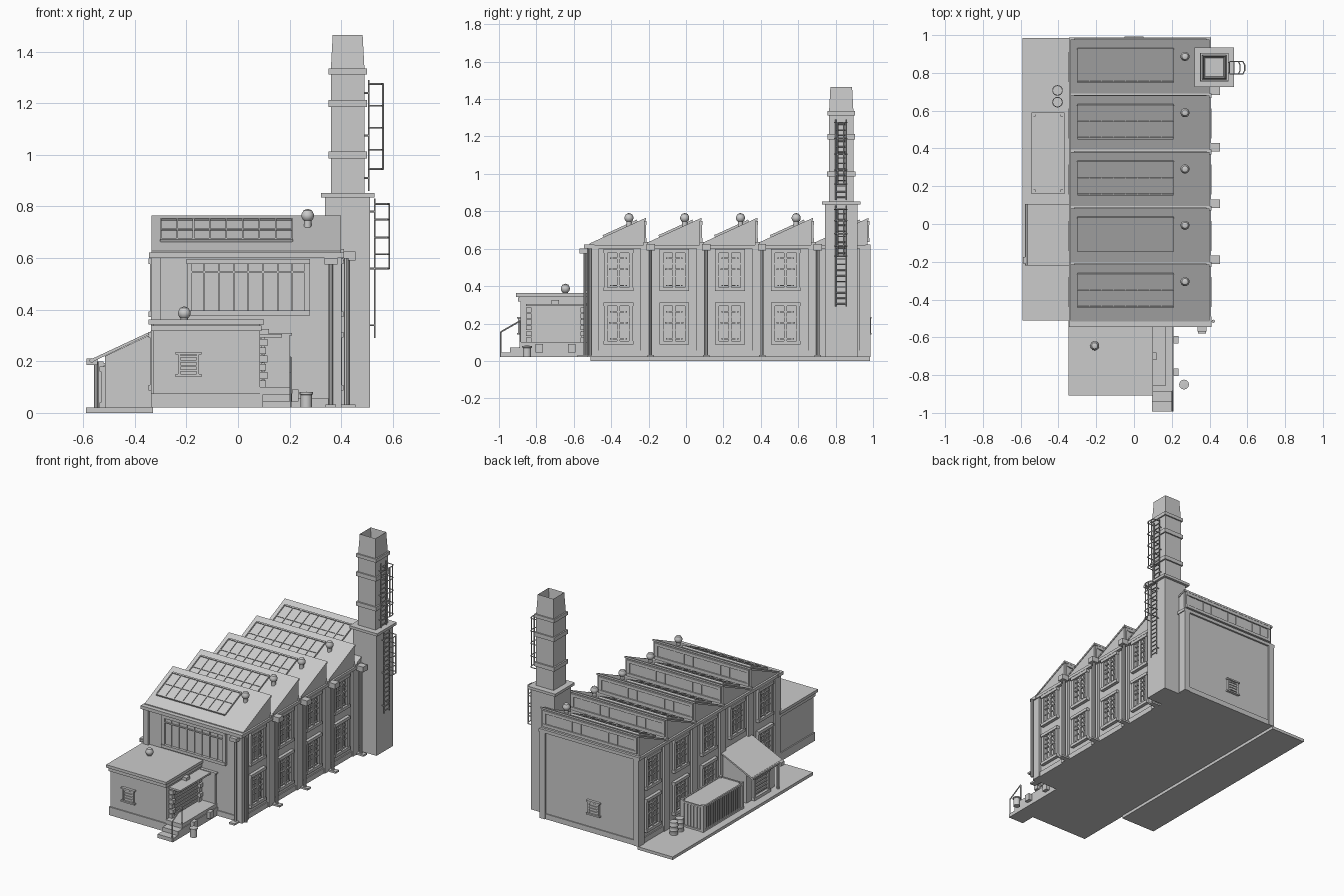
import bpy, bmesh, math
from mathutils import Matrix, Vector

if "Cube" in bpy.data.objects:
    bpy.data.objects.remove(bpy.data.objects["Cube"])

def finish(name, bm, smooth=False):
    bmesh.ops.recalc_face_normals(bm, faces=bm.faces)
    me = bpy.data.meshes.new(name)
    bm.to_mesh(me); bm.free()
    ob = bpy.data.objects.new(name, me)
    bpy.context.collection.objects.link(ob)
    if smooth:
        bpy.context.view_layer.objects.active = ob
        ob.select_set(True)
        bpy.ops.object.shade_smooth_by_angle(angle=math.radians(40))
        ob.select_set(False)
    return ob

def boxes(name, items, xforms=(Matrix(),)):
    """One object from (x0,x1,y0,y1,z0,z1) boxes, repeated per transform."""
    bm = bmesh.new()
    for xf in xforms:
        for x0, x1, y0, y1, z0, z1 in items:
            m = Matrix.Translation(((x0+x1)/2, (y0+y1)/2, (z0+z1)/2)) @ Matrix.Diagonal((x1-x0, y1-y0, z1-z0, 1))
            bmesh.ops.create_cube(bm, size=1, matrix=xf @ m)
    return finish(name, bm)

def prism(name, pts, axis, a, b, xforms=(Matrix(),)):
    """Extrude a profile: axis 'x' takes (y,z) points, axis 'y' takes (x,z)."""
    bm = bmesh.new()
    for xf in xforms:
        vs = [xf @ Vector((a, p, q) if axis == 'x' else (p, a, q)) for p, q in pts]
        f = bm.faces.new([bm.verts.new(v) for v in vs])
        g = bmesh.ops.extrude_face_region(bm, geom=[f])['geom']
        d = Vector((b-a, 0, 0) if axis == 'x' else (0, b-a, 0))
        bmesh.ops.translate(bm, vec=d, verts=[v for v in g if isinstance(v, bmesh.types.BMVert)])
    return finish(name, bm)

def rods(name, segs, r, n=8):
    bm = bmesh.new()
    for a, b in segs:
        a, b = Vector(a), Vector(b)
        m = Matrix.Translation((a+b)/2) @ (b-a).to_track_quat('Z', 'Y').to_matrix().to_4x4()
        bmesh.ops.create_cone(bm, cap_ends=True, segments=n, radius1=r, radius2=r, depth=(b-a).length, matrix=m)
    return finish(name, bm, True)

def lathe(name, profile, spots, n=16):
    bm = bmesh.new()
    for s in spots:
        vs = [bm.verts.new(Vector(s) + Vector((r, 0, z))) for r, z in profile]
        es = [bm.edges.new(e) for e in zip(vs, vs[1:])]
        bmesh.ops.spin(bm, geom=vs+es, cent=s, axis=(0, 0, 1), angle=math.tau, steps=n, use_duplicate=False)
    bmesh.ops.remove_doubles(bm, verts=bm.verts, dist=0.0005)
    return finish(name, bm, True)

def window(w, h, cols, rows, ledge=0.012):
    """Boxes of a window in the XZ plane, centred, outward is -y."""
    t = 0.010
    out = [(-w/2, w/2, -.004, .01, -h/2, h/2)]
    out += [(s*w/2-t, s*w/2+t, -.016, .01, -h/2, h/2) for s in (-1, 1)]
    out += [(-w/2-ledge, w/2+ledge, -.022, .01, s*h/2-t, s*h/2+t) for s in (-1, 1)]
    out += [(-w/2+w*i/cols-.003, -w/2+w*i/cols+.003, -.010, 0, -h/2, h/2) for i in range(1, cols)]
    out += [(-w/2, w/2, -.010, 0, -h/2+h*i/rows-.003, -h/2+h*i/rows+.003) for i in range(1, rows)]
    return out

T = Matrix.Translation
EAST, WEST, NORTH = (Matrix.Rotation(math.radians(a), 4, 'Z') for a in (90, -90, 180))
P, Y0 = 0.298, -0.51
bays = [Y0 + P*i for i in range(5)]
rep = [T((0, P*i, 0)) for i in range(5)]

# Yard slab and hall walls
boxes("yard_slab", [(-.59, -.33, -.51, .985, 0, .02)])
boxes("hall_walls", [(-.325, .387, -.515, .975, .02, .61)])
boxes("hall_plinth", [(-.332, .394, -.522, .982, .02, .055)])
# Pilasters along both long sides and corners
pil = []
for i in range(6):
    y = min(max(Y0 + P*i, -.495), .957)
    pil += [(.36, .402, y-.03, y+.03, .02, .61), (-.338, -.30, y-.03, y+.03, .02, .61)]
for x in (-.318, .380):
    pil += [(x-.02, x+.02, -.53, -.48, .02, .61), (x-.02, x+.02, .94, .987, .02, .61)]
boxes("pilasters", pil)
boxes("cornice", [(-.345, .41, -.545, -.49, .60, .622), (-.34, .405, .96, .987, .60, .622),
                  (-.343, -.31, -.53, .987, .60, .62), (.37, .408, -.53, .987, .60, .62)])
# Saw-tooth roof
prism("sawtooth_roof", [(Y0, .60), (Y0, .622), (Y0+.288, .755), (Y0+.288, .60)], 'x', -.33, .396, rep)
prism("roof_sheets", [(Y0-.005, .618), (Y0-.005, .628), (Y0+.295, .765), (Y0+.295, .752)], 'x', -.335, .40, rep)
boxes("valley_gutters", [(-.335, .41, Y0+.283, Y0+.308, .605, .635)], rep[:4])
# Skylights lying on each slope
ang = math.atan2(.137, .30)
slope = [T((-.045, b+.16, .7035)) @ Matrix.Rotation(ang, 4, 'X') for b in bays]
W, H = .51, .19
sky = [(-W/2, W/2, -H/2, H/2, -.005, .006)]
sky += [(-W/2, W/2, s*H/2-.005, s*H/2+.005, -.005, .012) for s in (-1, 1)]
sky += [(-W/2, W/2, -.003, .003, 0, .010)]
sky += [(W*(i/8-.5)-.003, W*(i/8-.5)+.003, -H/2, H/2, 0, .011) for i in range(9)]
boxes("skylights", sky, slope)
# Vertical glazing on the back of each tooth
boxes("north_lights", window(.68, .09, 10, 1, .01), [T((.033, b+.289, .692)) @ NORTH @ Matrix.Diagonal((1, .5, 1, 1)) for b in bays])
# Roof ventilators
vent = [(.0, -.07), (.014, -.07), (.014, .0), (.02, .005), (.024, .015), (.024, .025), (.016, .04), (0, .046)]
lathe("roof_vents", vent, [(.27, b+.205, .745) for b in bays] + [(-.208, -.645, .367)])

# Side windows, two storeys on both sides
side = []
for i, b in enumerate(bays):
    yc = b + P/2
    for z, in ((.20,), (.485,)):
        side.append(T((.387, yc, z)) @ EAST)
        if not (z < .3 and i == 1):
            side.append(T((-.325, yc, z)) @ WEST)
win = window(.135, .205, 4, 3) + [(-.008, .008, -.014, 0, -.10, .10), (-.05, .05, -.014, 0, .0, .008),
                                  (-.045, .045, -.014, 0, -.085, -.078), (-.045, .045, -.014, 0, .06, .068)]
boxes("side_windows", win, side)
# Large front window
boxes("front_window", window(.455, .2, 8, 1) + [(-.22, .22, -.012, 0, .055, .062)], [T((.04, -.515, .487))])

# Louvred wall grilles
gr = [(-.035, .035, -.006, .005, -.04, .04)]
gr += [(-.05, .05, -.018, .005, s*.043-.005, s*.043+.005) for s in (-1, 1)]
gr += [(s*.036-.005, s*.036+.005, -.014, .005, -.04, .04) for s in (-1, 1)]
gr += [(-.033, .033, -.012, 0, -.028+.018*i, -.02+.018*i) for i in range(4)]
boxes("wall_grilles", gr, [T((-.192, -.885, .188)), T((0, .975, .188)) @ NORTH])

# Downpipes with hoppers and splash blocks
spots = [(.425, b+.01) for b in bays[1:]] 
rods("downpipes", [((x, y+.012, .03), (x, y+.012, .61)) for x, y in spots] + [((.36, -.54, .03), (.36, -.54, .6)), ((.42, -.515, .03), (.42, -.515, .6))], .009)
boxes("pipe_hoppers", [(x-.02, x+.03, y-.01, y+.035, .59, .625) for x, y in spots] + [(.335, .385, -.57, -.53, .575, .60)])
boxes("splash_blocks", [(x-.03, x+.03, y-.005, y+.03, .02, .032) for x, y in spots] + [(.34, .38, -.58, -.52, .02, .032)])

# Front office annex
boxes("annex_walls", [(-.33, .085, -.885, -.51, .02, .33)])
boxes("annex_plinth", [(-.338, .092, -.893, -.51, .02, .075)])
boxes("annex_roof", [(-.338, .092, -.897, -.51, .318, .338), (-.347, .10, -.908, -.51, .343, .362), (-.33, .085, -.89, -.51, .33, .35)])
# Loading door with canopy, on the annex side
boxes("roller_door", [(.08, .092, -.83, -.56, .09, .29)] + [(.08, .098, -.83, -.56, .105+.022*i, .117+.022*i) for i in range(8)])
boxes("door_frame", [(.08, .115 if i % 2 else .108, y, y+.03, .10+.032*i, .126+.032*i) for y in (-.855, -.565) for i in range(6)])
boxes("door_canopy", [(.08, .17, -.855, -.53, .293, .305), (.08, .12, -.72, -.68, .305, .325)])
boxes("hall_door", [(.10, .20, -.53, -.51, .09, .30), (.09, .21, -.535, -.51, .30, .31)])
# Loading platform, steps and buffers
boxes("loading_platform", [(.085, .21, -.89, -.51, .02, .075), (.085, .205, -.89, -.51, .075, .10)])
boxes("platform_steps", [(.095, .21, -.94, -.89, .02, .072), (.095, .21, -.993, -.94, .02, .045)])
boxes("platform_buffers", [(.21, .235, y-.02, y+.02, .045, .09) for y in (-.785, -.612)])
rods("step_handrail", [((.203, -.99, .02), (.203, -.99, .155)), ((.203, -.885, .1), (.203, -.885, .215)),
                       ((.203, -.99, .155), (.203, -.885, .215))], .004)
lathe("bollard", [(0, 0), (.022, 0), (.022, .05), (.026, .052), (.026, .06), (0, .062)], [(.265, -.85, .02)])

# Lean-to shed on the left
prism("shed_walls", [(-.32, .02), (-.515, .02), (-.515, .22), (-.32, .312)], 'y', -.205, .09)
prism("shed_roof", [(-.325, .312), (-.325, .322), (-.565, .21), (-.565, .197)], 'y', -.22, .105)
boxes("shed_door", window(.15, .14, 1, 6), [T((-.515, -.05, .10)) @ WEST])
rods("shed_gutter", [((-.567, -.22, .203), (-.567, .105, .203)), ((-.55, -.195, .02), (-.55, -.195, .2))], .009)
boxes("shed_gutter_box", [(-.592+.005, -.545, -.21, -.175, .185, .21)])

# Corrugated shipping container
cx0, cx1, cy0, cy1 = -.538, -.372, .165, .585
rib = [(cx0+.004, cx1-.004, cy0+.004, cy1-.004, .03, .19)]
rib += [(cx0-.001, cx1+.001, cy0+.025+.024*i, cy0+.037+.024*i, .03, .188) for i in range(16)]
rib += [(cx0+.022+.024*i, cx0+.034+.024*i, cy0-.001, cy1+.001, .03, .188) for i in range(6)]
boxes("container_body", rib)
fr = [(x-.011, x+.011, y-.011, y+.011, .02, .2) for x in (cx0+.006, cx1-.006) for y in (cy0+.006, cy1-.006)]
fr += [(cx0-.003, cx1+.003, y-.005, y+.005, z, z+.012) for y in (cy0, cy1) for z in (.022, .182)]
fr += [(x-.005, x+.005, cy0, cy1, z, z+.012) for x in (cx0, cx1) for z in (.022, .182)]
boxes("container_frame", fr)
# Barrels
lathe("barrels", [(0, 0), (.026, 0), (.026, .025), (.028, .028), (.026, .031), (.026, .055), (.028, .058), (.026, .061), (.026, .085), (0, .085)],
      [(-.405, .645, .02), (-.405, .707, .02)])

# Chimney
cx, cy = .425, .83
def sq(r, z0, z1):
    return (cx-r, cx+r, cy-r, cy+r, z0, z1)
boxes("chimney_base", [sq(.087, .02, .84)])
boxes("chimney_bands", [sq(.104, .835, .853), sq(.075, .985, 1.012), sq(.074, 1.185, 1.213), sq(.074, 1.312, 1.335)])
boxes("chimney_shaft", [sq(.065, .85, 1.32)])
bm = bmesh.new()
bmesh.ops.create_cone(bm, cap_ends=True, segments=4, radius1=.065*2**.5, radius2=.058*2**.5, depth=.13,
                      matrix=T((cx, cy, 1.4)) @ Matrix.Rotation(math.pi/4, 4, 'Z'))
top = max(bm.faces, key=lambda f: f.calc_center_median().z)
bmesh.ops.inset_region(bm, faces=[top], thickness=.012)
bmesh.ops.translate(bm, verts=top.verts, vec=(0, 0, -.10))
finish("chimney_top", bm)

# Caged ladders on the chimney
def ladder(name, x, wall, z0, z1, cage):
    ya, yb, xo = .80, .855, x+.056
    s = [((x, y, z0), (x, y, z1)) for y in (ya, yb)]
    s += [((xo, y, cage[0]), (xo, y, cage[-1])) for y in (ya+.012, yb-.012)]
    n = int((z1-z0)/.03)
    s += [((x, ya, z0+.015+.03*i), (x, yb, z0+.015+.03*i)) for i in range(n)]
    for z in cage:
        p = [(x, ya-.006, z), (xo-.01, ya-.006, z), (xo, ya+.012, z), (xo, yb-.012, z), (xo-.01, yb+.006, z), (x, yb+.006, z)]
        s += list(zip(p, p[1:]))
    s += [((wall, y, z), (x, y, z)) for y in (ya, yb) for z in (z0+.05, (z0+z1)/2, z1-.05)]
    rods(name, s, .0035, 6)
ladder("ladder_lower", .53, .50, .29, .83, (.56, .615, .68, .75, .81))
ladder("ladder_upper", .506, .48, .86, 1.29, (.945, 1.02, 1.105, 1.19, 1.275))
